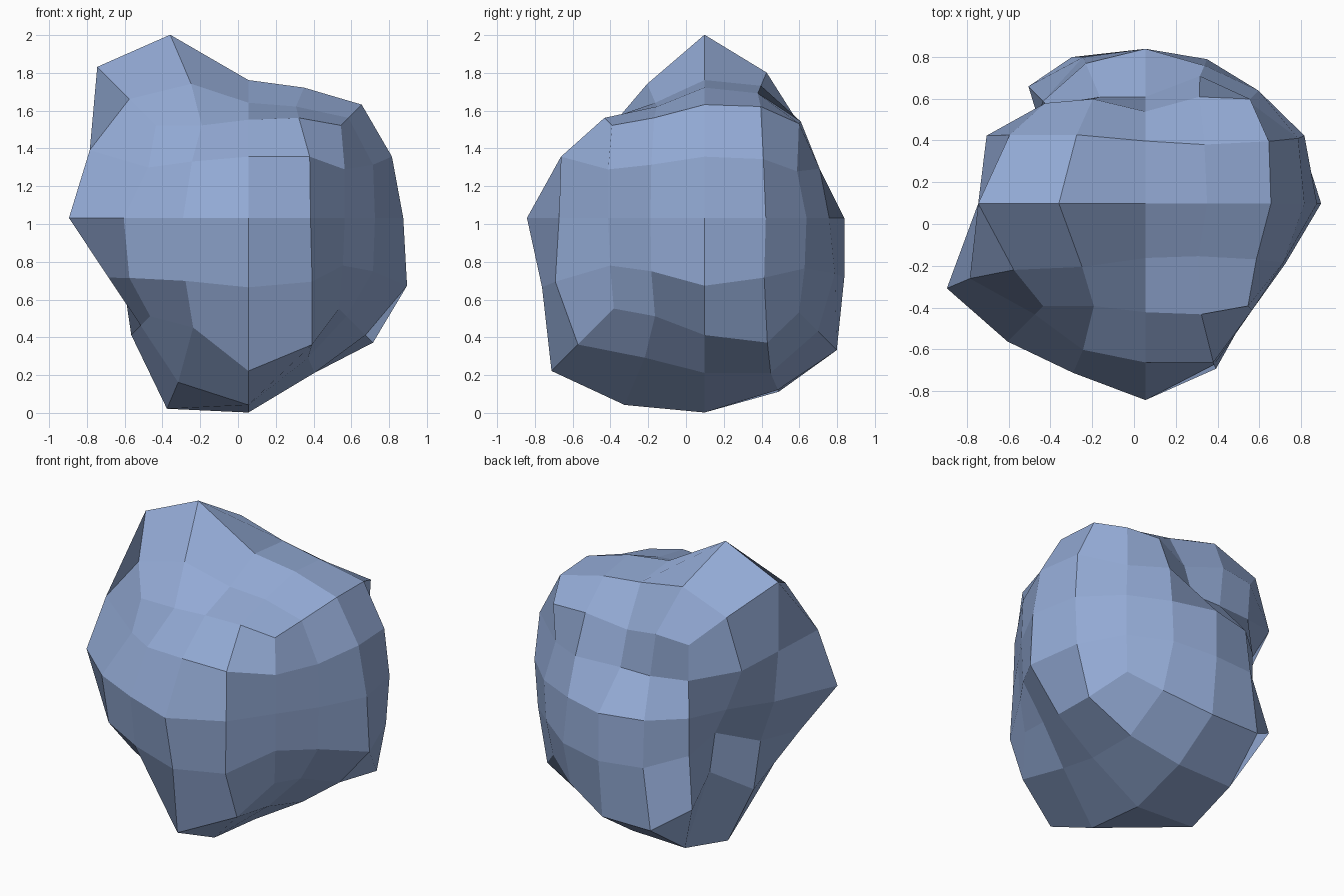
import bpy
import bmesh
from mathutils import Vector

if "Cube" in bpy.data.objects:
    bpy.data.objects.remove(bpy.data.objects["Cube"], do_unlink=True)

# Reach of the boulder in hundredths, one layer per height, rows front to back.
# Five values span the full width, two values are the two sides only.
bottom = [[52, 58, 81, 67, 48], [57, 87, 99, 74, 52], [62, 101, 103, 82, 62],
          [46, 92, 91, 82, 66], [56, 70, 70, 60, 50]]
lower = [[63, 78, 86, 79, 50], [74, 66], [67, 84], [48, 74], [49, 70, 74, 69, 53]]
middle = [[66, 81, 94, 77, 51], [95, 67], [77, 82], [60, 76], [49, 67, 74, 66, 54]]
upper = [[53, 70, 76, 76, 51], [84, 66], [80, 76], [76, 73], [47, 51, 51, 61, 49]]
top = [[49, 49, 52, 53, 49], [63, 71, 61, 59, 53], [80, 97, 73, 69, 60],
       [65, 77, 70, 66, 59], [48, 50, 44, 51, 50]]

reach = {}
for k, layer in enumerate((bottom, lower, middle, upper, top)):
    for j, row in enumerate(layer):
        columns = range(5) if len(row) == 5 else (0, 4)
        for i, value in zip(columns, row):
            reach[(i - 2, j - 2, k - 2)] = value / 100


def rounded_direction(cell):
    """Turn a cube grid cell into the direction of a subdivided, rounded cube."""
    on_edge = sum(abs(c) == 2 for c in cell) == 2
    bend = 0.504 if on_edge else 0.427
    step = {0: 0, 1: bend, 2: 1}
    return Vector([step[abs(c)] * (1 if c > 0 else -1) for c in cell])


def make_material(name, colour):
    mat = bpy.data.materials.new(name)
    mat.use_nodes = True
    mat.diffuse_color = colour
    shader = next(n for n in mat.node_tree.nodes if n.type == "BSDF_PRINCIPLED")
    shader.inputs["Base Color"].default_value = colour
    shader.inputs["Roughness"].default_value = 0.9
    return mat


# Boulder: a gridded cube pushed out or in along each rounded direction
bm = bmesh.new()
bmesh.ops.create_cube(bm, size=4)
bmesh.ops.subdivide_edges(bm, edges=bm.edges[:], cuts=3, use_grid_fill=True)
centre = Vector((0.055, 0.098, 1.032))
for vert in bm.verts:
    cell = tuple(round(c) for c in vert.co)
    vert.co = centre + rounded_direction(cell) * reach[cell]
bmesh.ops.recalc_face_normals(bm, faces=bm.faces[:])
for face in bm.faces:
    face.smooth = False

mesh = bpy.data.meshes.new("boulder")
bm.to_mesh(mesh)
bm.free()
mesh.materials.append(make_material("slate blue stone", (0.29, 0.40, 0.66, 1)))
boulder = bpy.data.objects.new("boulder", mesh)
bpy.context.collection.objects.link(boulder)
